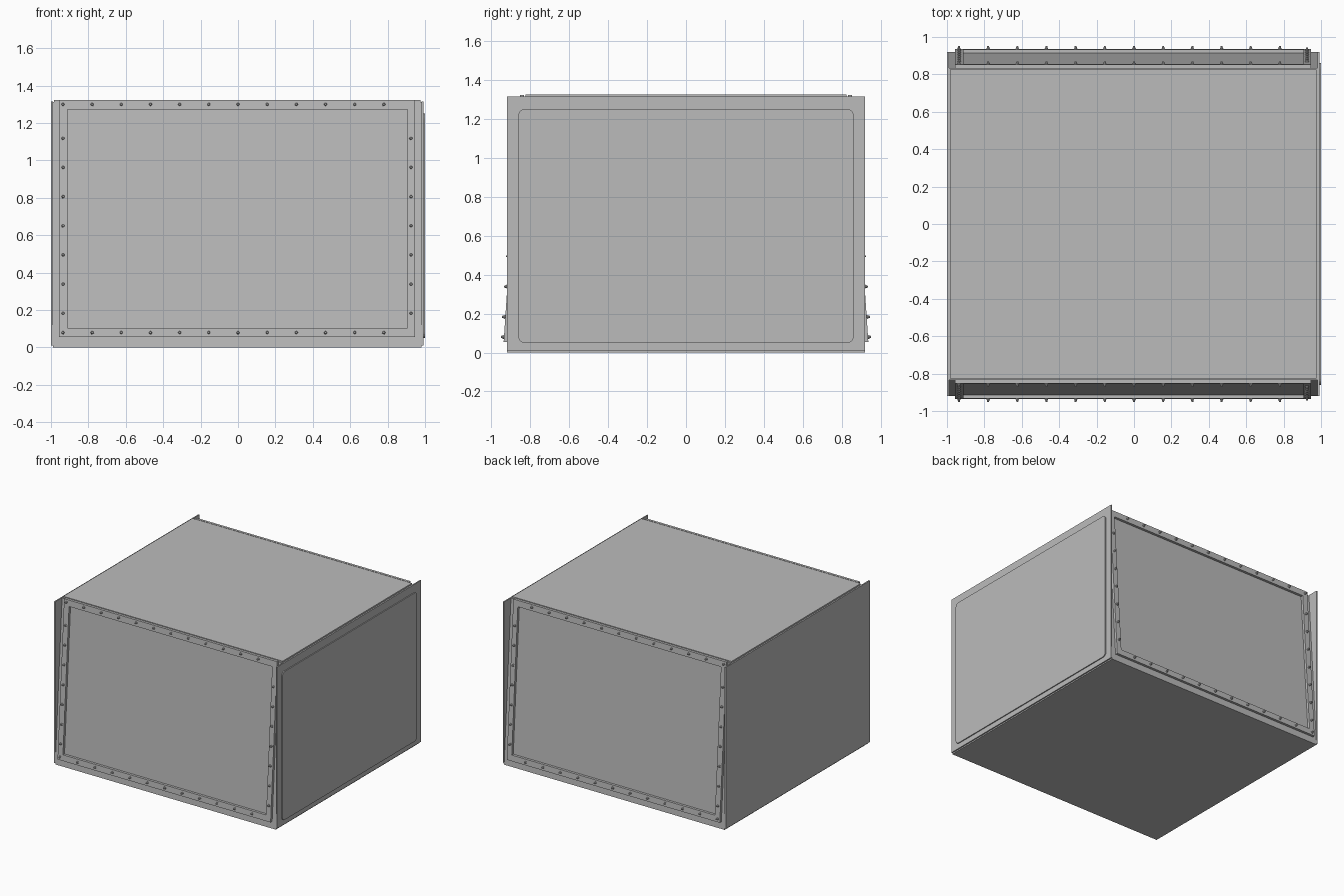
import bpy
import bmesh
from mathutils import Matrix, Vector

old = bpy.data.objects.get("Cube")
if old:
    bpy.data.objects.remove(old)

GREY = (0.5, 0.5, 0.5, 1)
metal = bpy.data.materials.new("light_grey_metal")
metal.diffuse_color = GREY
metal.use_nodes = True
metal.node_tree.nodes["Principled BSDF"].inputs["Base Color"].default_value = GREY

DEPTH, SLOPE, RISE = 0.92, 0.0663, 1.312


def finish(name, bm):
    bmesh.ops.recalc_face_normals(bm, faces=bm.faces)
    mesh = bpy.data.meshes.new(name)
    bm.to_mesh(mesh)
    bm.free()
    mesh.materials.append(metal)
    obj = bpy.data.objects.new(name, mesh)
    bpy.context.collection.objects.link(obj)
    return obj


def box(name, low, high, round_x=0):
    """Box between two corners, optionally rounding its edges along x."""
    bm = bmesh.new()
    low, high = Vector(low), Vector(high)
    size = Matrix.Diagonal((*(high - low), 1))
    bmesh.ops.create_cube(bm, size=1, matrix=Matrix.Translation((low + high) / 2) @ size)
    if round_x:
        edges = [e for e in bm.edges
                 if abs(e.verts[0].co.x - e.verts[1].co.x) > 0.001]
        bmesh.ops.bevel(bm, geom=edges, offset=round_x, segments=5,
                        profile=0.5, affect='EDGES')
    return finish(name, bm)


def on_wall(side, x, z, out):
    """Point lifted off the leaning front (-1) or back (1) wall."""
    return Vector((x, side * (DEPTH - SLOPE * z + out), z))


def frame(name, side, outer, inner, out):
    """Rectangular ring lying on a leaning wall."""
    bm = bmesh.new()
    loops = []
    for (x0, x1, z0, z1), lift in ((outer, 0), (outer, out), (inner, out), (inner, 0)):
        corners = ((x0, z0), (x1, z0), (x1, z1), (x0, z1))
        loops.append([bm.verts.new(on_wall(side, x, z, lift)) for x, z in corners])
    for i, loop in enumerate(loops):
        nxt = loops[(i + 1) % 4]
        for j in range(4):
            k = (j + 1) % 4
            bm.faces.new((loop[j], loop[k], nxt[k], nxt[j]))
    return finish(name, bm)


def bolts(name, side, spots, base):
    """Row of small washers with domed heads."""
    bm = bmesh.new()
    normal = Vector((0, side, SLOPE)).normalized()
    turn = normal.to_track_quat('Z', 'Y').to_matrix().to_4x4()
    for x, z in spots:
        for r1, r2, low, high in ((0.01, 0.01, 0, 0.004), (0.008, 0.005, 0.004, 0.016)):
            place = Matrix.Translation(on_wall(side, x, z, base + (low + high) / 2))
            bmesh.ops.create_cone(bm, cap_ends=True, segments=10, radius1=r1,
                                  radius2=r2, depth=high - low, matrix=place @ turn)
    return finish(name, bm)


# Main body with leaning front and back walls
bm = bmesh.new()
rings = []
for x in (-0.99, 0.982):
    rings.append([bm.verts.new(on_wall(s, x, z, 0))
                  for s, z in ((-1, 0), (1, 0), (1, RISE), (-1, RISE))])
    bm.faces.new(rings[-1])
for j in range(4):
    k = (j + 1) % 4
    bm.faces.new((rings[0][j], rings[0][k], rings[1][k], rings[1][j]))
finish("body", bm)

# Thin upright side sheets, standing proud of the leaning walls
box("right_side_sheet", (-1, -DEPTH, 0.01), (-0.99, DEPTH, 1.315))
box("left_side_sheet", (0.982, -DEPTH, 0.01), (0.992, DEPTH, 1.315))

# Raised panel on one side and the top cover
box("left_side_panel", (0.992, -0.86, 0.05), (1.0, 0.86, 1.25), 0.03)
box("top_cover", (-0.985, -0.825, RISE), (0.977, 0.825, 1.324))

# Bolted frames on both leaning walls
STEP, LIFT = 0.156, 0.02
spots = [(i * STEP, z) for z in (0.08, 1.3) for i in range(-6, 6)]
spots += [(x, 0.183 + i * STEP) for x in (-0.935, 0.925) for i in range(7)]
for label, side in (("front", -1), ("back", 1)):
    frame(label + "_frame", side, (-0.958, 0.947, 0.055, 1.322),
          (-0.912, 0.905, 0.103, 1.272), LIFT)
    bolts(label + "_bolts", side, spots, LIFT)
